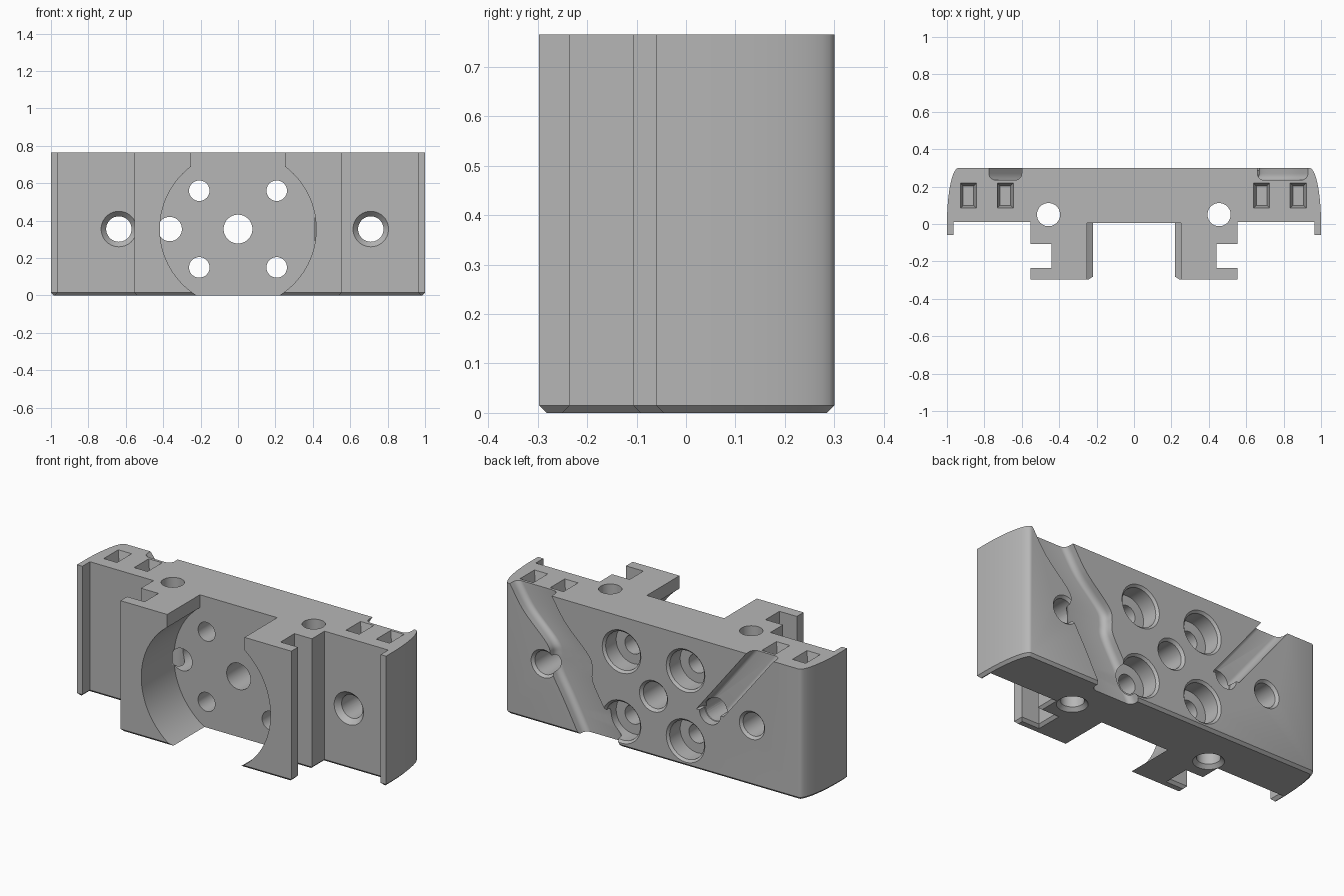
import bpy, bmesh, math
from mathutils import Vector

old = bpy.data.objects.get("Cube")
if old:
    bpy.data.objects.remove(old, do_unlink=True)

H, BACK, MID = 0.765, 0.30, 0.355

grey = bpy.data.materials.new("machined_grey")
grey.use_nodes = True
colour = (0.47, 0.47, 0.47, 1)
grey.diffuse_color = colour
grey.node_tree.nodes["Principled BSDF"].inputs["Base Color"].default_value = colour


def loft(name, rings, chamfer=0):
    """Skin a closed solid through rings of equal point count."""
    bm = bmesh.new()
    loops = [[bm.verts.new(p) for p in ring] for ring in rings]
    n = len(loops[0])
    for a, b in zip(loops, loops[1:]):
        for i in range(n):
            j = (i + 1) % n
            bm.faces.new((a[i], a[j], b[j], b[i]))
    bm.faces.new(loops[0])
    bm.faces.new(loops[-1])
    bmesh.ops.recalc_face_normals(bm, faces=bm.faces)
    if chamfer:
        low = [e for e in bm.edges if all(v.co.z < 0.001 for v in e.verts)]
        bmesh.ops.bevel(bm, geom=low, offset=chamfer, segments=1,
                        affect='EDGES', profile=0.5)
    mesh = bpy.data.meshes.new(name)
    bm.to_mesh(mesh)
    bm.free()
    mesh.materials.append(grey)
    obj = bpy.data.objects.new(name, mesh)
    bpy.context.collection.objects.link(obj)
    return obj


def bore(name, axis, a, b, stations, segs=40):
    """Stepped round cutter along y or z; stations are (position, radius)."""
    rings = []
    for t, r in stations:
        ring = []
        for k in range(segs):
            c, s = (f(2 * math.pi * k / segs) * r for f in (math.cos, math.sin))
            ring.append((a + c, t, b + s) if axis == 'y' else (a + c, b + s, t))
        rings.append(ring)
    return loft(name, rings)


def block(name, x, y, z0, z1, sizes):
    """Rectangular cutter, tapered from bottom size to top size."""
    return loft(name, [[(x + i * w, y + j * d, z)
                        for i, j in ((-1, -1), (1, -1), (1, 1), (-1, 1))]
                       for z, (w, d) in zip((z0, z1), sizes)])


def channel(name, path, half, floor=0.235, r=0.035):
    """Round-cornered trough following (x, z) points on the back face."""
    section = [(-half, BACK + 0.05)]
    for side in (-1, 1):
        for k in range(7):
            t = math.pi / 2 * (k if side < 0 else 6 - k) / 6
            section.append((side * (half - r + r * math.cos(t)),
                            floor + r - r * math.sin(t)))
    section.append((half, BACK + 0.05))
    return loft(name, [[(x + dx, y, z) for dx, y in section] for x, z in path])


def smooth_path(pts, steps=6):
    """Catmull-Rom curve through the points."""
    p = [Vector(q) for q in pts]
    p = [2 * p[0] - p[1]] + p + [2 * p[-1] - p[-2]]
    out = []
    for a, b, c, d in zip(p, p[1:], p[2:], p[3:]):
        for k in range(steps):
            t = k / steps
            out.append(0.5 * (2 * b + (c - a) * t + (2 * a - 5 * b + 4 * c - d) * t * t
                              + (3 * b - a - 3 * c + d) * t ** 3))
    return out + [p[-2]]


# Mounting body: plate with curved ends, side lips and T-shaped rails
ends = [(0.938 + 0.062 * math.sin(t * math.pi / 2), BACK * math.cos(t * math.pi / 2))
        for t in (k / 12 for k in range(13))]
half = ends + [(1, -0.06), (0.965, -0.06), (0.965, 0.01), (0.553, 0.01),
               (0.553, -0.107), (0.44, -0.107), (0.44, -0.235),
               (0.553, -0.235), (0.553, -0.297)]
outline = half + [(-x, y) for x, y in reversed(half)]
body = loft("mounting_body", [[(x, y, z) for x, y in outline] for z in (0, H)],
            chamfer=0.015)

cutters = []

# Round front pocket, open at the top
cutters.append(bore("round_pocket", 'y', 0, MID, [(-0.4, 0.418), (0.005, 0.418)], 96))
cutters.append(block("pocket_opening", 0, -0.1975, 0.5, 0.9, [(0.25, 0.2025)] * 2))

# Winding channel and slanted slot on the back
cutters.append(channel("winding_channel", smooth_path(
    [(0.855, 0.85), (0.795, H), (0.705, 0.63), (0.555, 0.48), (0.533, 0.41),
     (0.528, 0.33), (0.445, 0.18), (0.355, 0.01), (0.33, -0.05)]), 0.135))
cutters.append(channel("slanted_slot", [(-0.755, 0.85), (-0.365, MID)], 0.088))
cutters.append(bore("slot_end", 'y', -0.365, MID, [(0.235, 0.05), (0.25, 0.068), (0.35, 0.068)]))
cutters.append(bore("slot_hole", 'y', -0.365, MID, [(-0.01, 0.065), (0.32, 0.065)]))

# Centre hole and four counterbored screw holes
cutters.append(bore("centre_hole", 'y', 0, MID,
                    [(-0.05, 0.077), (0.285, 0.077), (0.315, 0.105)]))
for x in (-0.207, 0.207):
    for z in (0.15, 0.56):
        cutters.append(bore("screw_hole", 'y', x, z,
                            [(-0.05, 0.055), (0.19, 0.055), (0.19, 0.112),
                             (0.287, 0.112), (0.313, 0.138)]))

# Countersunk outer holes
for x in (-0.637, 0.71):
    cutters.append(bore("outer_hole", 'y', x, MID,
                        [(-0.02, 0.122), (0.04, 0.068), (0.285, 0.068), (0.315, 0.096)]))

# Vertical holes and small tapered pockets in the top
for x in (-0.457, 0.455):
    cutters.append(bore("vertical_hole", 'z', x, 0.05,
                        [(-0.02, 0.102), (0.02, 0.062), (0.9, 0.062)]))
for x in (-0.885, -0.688, 0.682, 0.878):
    cutters.append(block("top_pocket", x, 0.152, H - 0.06, H + 0.02,
                         [(0.028, 0.052), (0.048, 0.072)]))

for cutter in cutters:
    mod = body.modifiers.new(cutter.name, 'BOOLEAN')
    mod.operation = 'DIFFERENCE'
    mod.solver = 'EXACT'
    mod.object = cutter
    cutter.hide_render = True

# Bake the cuts, then drop the cutters
bpy.context.view_layer.update()
result = bpy.data.meshes.new_from_object(body.evaluated_get(bpy.context.evaluated_depsgraph_get()))
body.modifiers.clear()
body.data = result
for cutter in cutters:
    bpy.data.objects.remove(cutter, do_unlink=True)

bpy.ops.object.select_all(action='DESELECT')
body.select_set(True)
bpy.context.view_layer.objects.active = body
bpy.ops.object.shade_smooth_by_angle(angle=math.radians(28))
